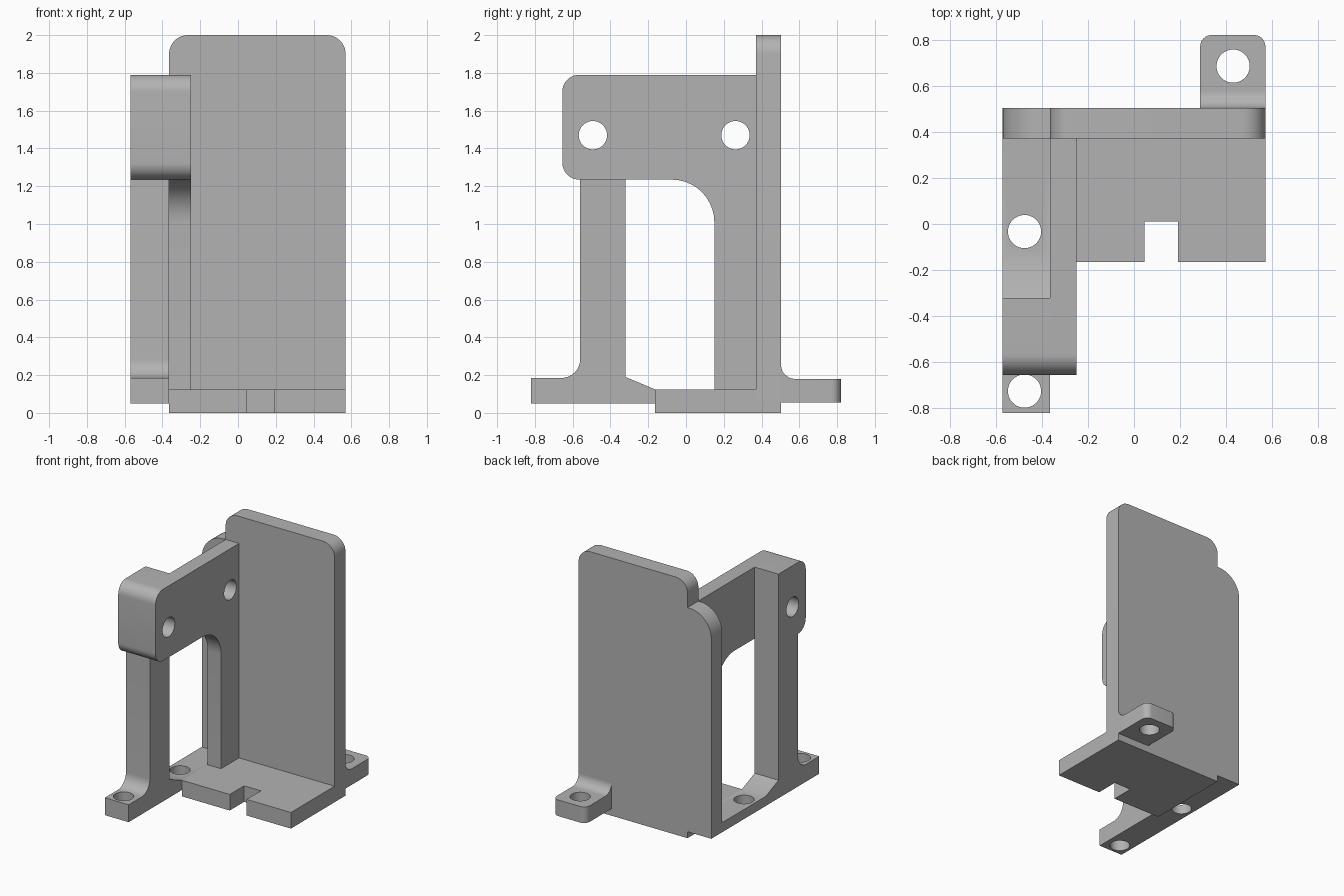
import bpy, bmesh, math
from mathutils import Vector

cube = bpy.data.objects.get("Cube")
if cube:
    bpy.data.objects.remove(cube, do_unlink=True)

grey = bpy.data.materials.new("plain grey")
grey.use_nodes = True
colour = (0.45, 0.45, 0.45, 1)
grey.diffuse_color = colour
grey.node_tree.nodes["Principled BSDF"].inputs["Base Color"].default_value = colour

# Maps profile (u, v) and extrusion depth d to x, y, z
PLACE = {"x": lambda u, v, d: (d, u, v),
         "y": lambda u, v, d: (u, d, v),
         "z": lambda u, v, d: (u, v, d)}


def rounded(points, steps=10):
    """Replace every corner given as (u, v, radius) with an arc."""
    out = []
    for i, p in enumerate(points):
        c = Vector(p[:2])
        if len(p) == 2:
            out.append(c)
            continue
        a = (Vector(points[i - 1][:2]) - c).normalized()
        b = (Vector(points[(i + 1) % len(points)][:2]) - c).normalized()
        half = a.angle(b) / 2
        r = p[2]
        centre = c + (a + b).normalized() * r / math.sin(half)
        start = c + a * r / math.tan(half) - centre
        end = c + b * r / math.tan(half) - centre
        sweep = math.pi - 2 * half
        for k in range(steps + 1):
            t = k / steps
            w = (start * math.sin((1 - t) * sweep) + end * math.sin(t * sweep)) / math.sin(sweep)
            out.append(centre + w)
    return out


def prism(name, axis, lo, hi, points):
    """Extrude a profile along an axis."""
    bm = bmesh.new()
    place = PLACE[axis]
    outline = rounded(points)
    rings = [[bm.verts.new(place(p.x, p.y, d)) for p in outline] for d in (lo, hi)]
    bm.faces.new(rings[0])
    bm.faces.new(rings[1])
    n = len(outline)
    for i in range(n):
        j = (i + 1) % n
        bm.faces.new((rings[0][i], rings[0][j], rings[1][j], rings[1][i]))
    bmesh.ops.recalc_face_normals(bm, faces=bm.faces)
    mesh = bpy.data.meshes.new(name)
    bm.to_mesh(mesh)
    bm.free()
    mesh.materials.append(grey)
    obj = bpy.data.objects.new(name, mesh)
    bpy.context.collection.objects.link(obj)
    return obj


def activate(obj):
    bpy.ops.object.select_all(action="DESELECT")
    obj.select_set(True)
    bpy.context.view_layer.objects.active = obj


def drill(obj, axis, u, v, r, lo, hi):
    """Cut a round hole through a part."""
    circle = [(u + r * math.cos(math.tau * k / 40), v + r * math.sin(math.tau * k / 40))
              for k in range(40)]
    cutter = prism("hole_cutter", axis, lo, hi, circle)
    cutter.hide_render = True
    activate(obj)
    mod = obj.modifiers.new("hole", "BOOLEAN")
    mod.operation = "DIFFERENCE"
    mod.solver = "EXACT"
    mod.object = cutter
    bpy.ops.object.modifier_apply(modifier=mod.name)
    bpy.data.objects.remove(cutter, do_unlink=True)


LEFT, RIGHT = 0.57, -0.57
INNER, WALL = -0.365, -0.25      # sides of the upright side wall
FRONT, BACK = 0.37, 0.503        # faces of the back plate
TOP, FLOOR = 1.79, 0.125

# Back plate with its lower stepped shoulder
back_plate = prism("back_plate", "y", FRONT, BACK, [
    (RIGHT, 0.05), (INNER, 0.05), (INNER, 0), (LEFT, 0), (LEFT, 2, 0.1),
    (INNER, 2, 0.1), (INNER, TOP), (RIGHT, TOP, 0.19)])

# Base slab with a notch in its front edge
base = prism("base", "z", 0, FLOOR, [
    (INNER, -0.165), (0.045, -0.165), (0.045, 0.01), (0.19, 0.01),
    (0.19, -0.165), (LEFT, -0.165), (LEFT, FRONT), (INNER, FRONT)])

# Arched side wall
side_wall = prism("side_wall", "x", INNER, WALL, [
    (-0.655, 1.235, 0.09), (0.15, 1.235, 0.225), (0.15, FLOOR),
    (FRONT, FLOOR), (FRONT, TOP), (-0.655, TOP, 0.09)])

# Front column with head, foot, ramp and floor strip
column = prism("front_column", "x", RIGHT, INNER, [
    (-0.82, 0.05), (FRONT, 0.05), (FRONT, FLOOR), (-0.165, FLOOR),
    (-0.32, 0.19), (-0.32, TOP), (-0.655, TOP, 0.09), (-0.655, 1.235, 0.09),
    (-0.56, 1.235), (-0.56, 0.185, 0.1), (-0.82, 0.185)])

# Rear mounting tab and the fillet that joins it to the plate
tab = prism("rear_tab", "z", 0.055, 0.18, [
    (0.287, BACK), (LEFT, BACK), (LEFT, 0.82, 0.05), (0.287, 0.82, 0.05)])
fillet = prism("tab_fillet", "x", 0.287, LEFT, [
    (BACK, 0.26), (BACK, 0.18, 0.075), (0.583, 0.18), (0.583, 0.179), (BACK - 0.01, 0.179),
    (BACK - 0.01, 0.26)])

# Screw holes
for part in (side_wall, column):
    drill(part, "x", -0.493, 1.47, 0.075, -1, 1)
drill(side_wall, "x", 0.262, 1.47, 0.075, -1, 1)
for y in (-0.725, -0.033):
    drill(column, "z", -0.475, y, 0.072, -0.5, 0.5)
drill(tab, "z", 0.43, 0.685, 0.072, -0.5, 0.5)

# Smooth the arcs, keep the corners sharp
for part in (back_plate, base, side_wall, column, tab, fillet):
    activate(part)
    bpy.ops.object.shade_smooth_by_angle(angle=math.radians(30))
